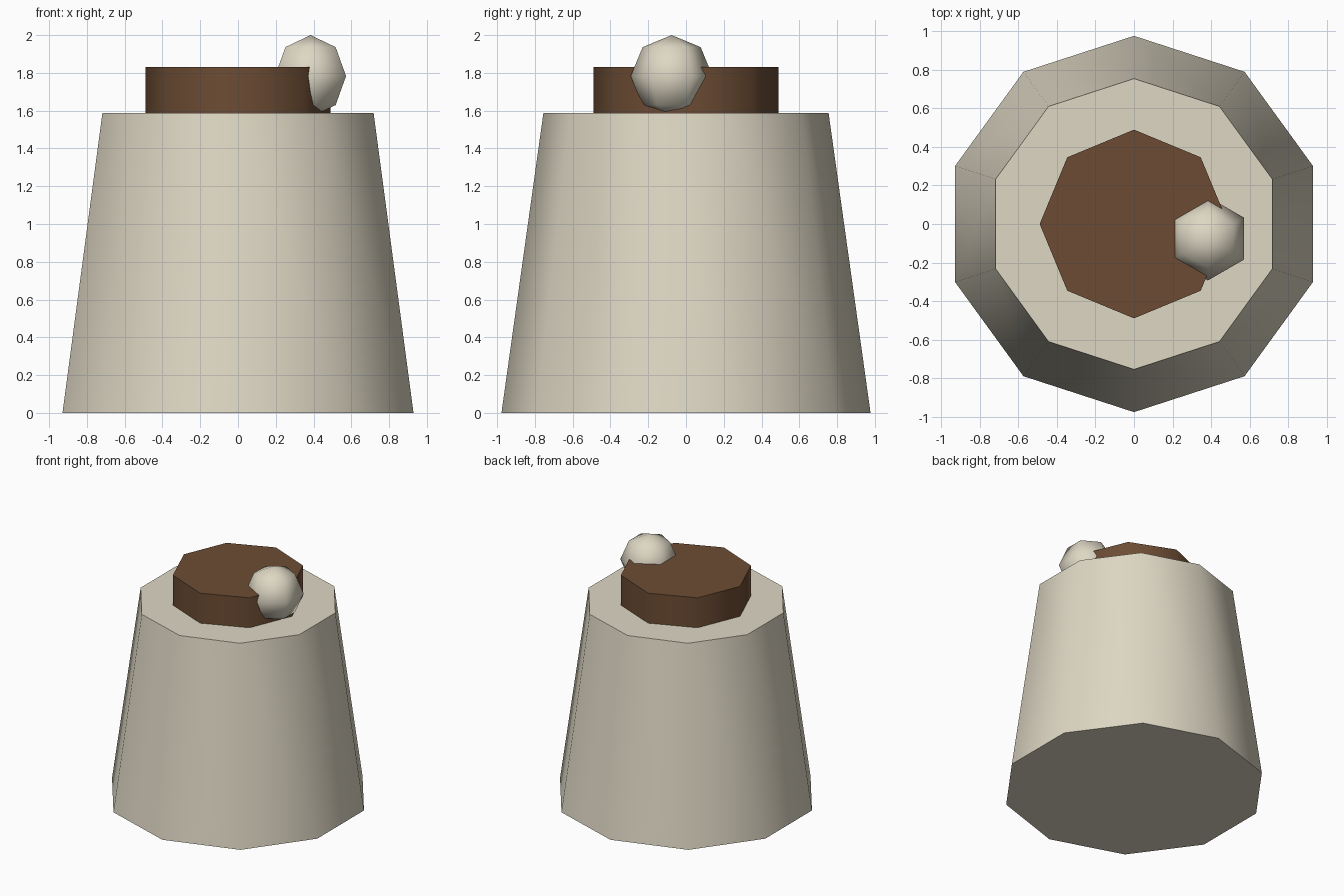
import bpy
import math

if "Cube" in bpy.data.objects:
    bpy.data.objects.remove(bpy.data.objects["Cube"], do_unlink=True)


def make_material(name, color):
    mat = bpy.data.materials.new(name)
    mat.use_nodes = True
    mat.diffuse_color = color
    mat.node_tree.nodes["Principled BSDF"].inputs["Base Color"].default_value = color
    return mat


cream = make_material("cream", (0.73, 0.68, 0.55, 1))
brown = make_material("brown", (0.152, 0.073, 0.034, 1))


def finish(name, mat, angle):
    obj = bpy.context.object
    obj.name = name
    obj.data.materials.append(mat)
    bpy.ops.object.shade_smooth_by_angle(angle=math.radians(angle))
    return obj


def tapered_drum(name, mat, sides, r_bottom, r_top, z_bottom, z_top):
    """Closed drum with a corner pointing along y."""
    bpy.ops.mesh.primitive_cone_add(
        vertices=sides, radius1=r_bottom, radius2=r_top,
        depth=z_top - z_bottom, location=(0, 0, (z_bottom + z_top) / 2))
    return finish(name, mat, 50)


# Tapered ten-sided body
tapered_drum("body", cream, 10, 0.977, 0.755, 0, 1.587)

# Eight-sided brown disc on top
tapered_drum("top_disc", brown, 8, 0.49, 0.49, 1.58, 1.832)

# Small low-poly ball sunk into the edge of the disc
bpy.ops.mesh.primitive_uv_sphere_add(
    segments=6, ring_count=4, radius=0.217, location=(0.384, -0.076, 1.783))
finish("ball", cream, 80)
